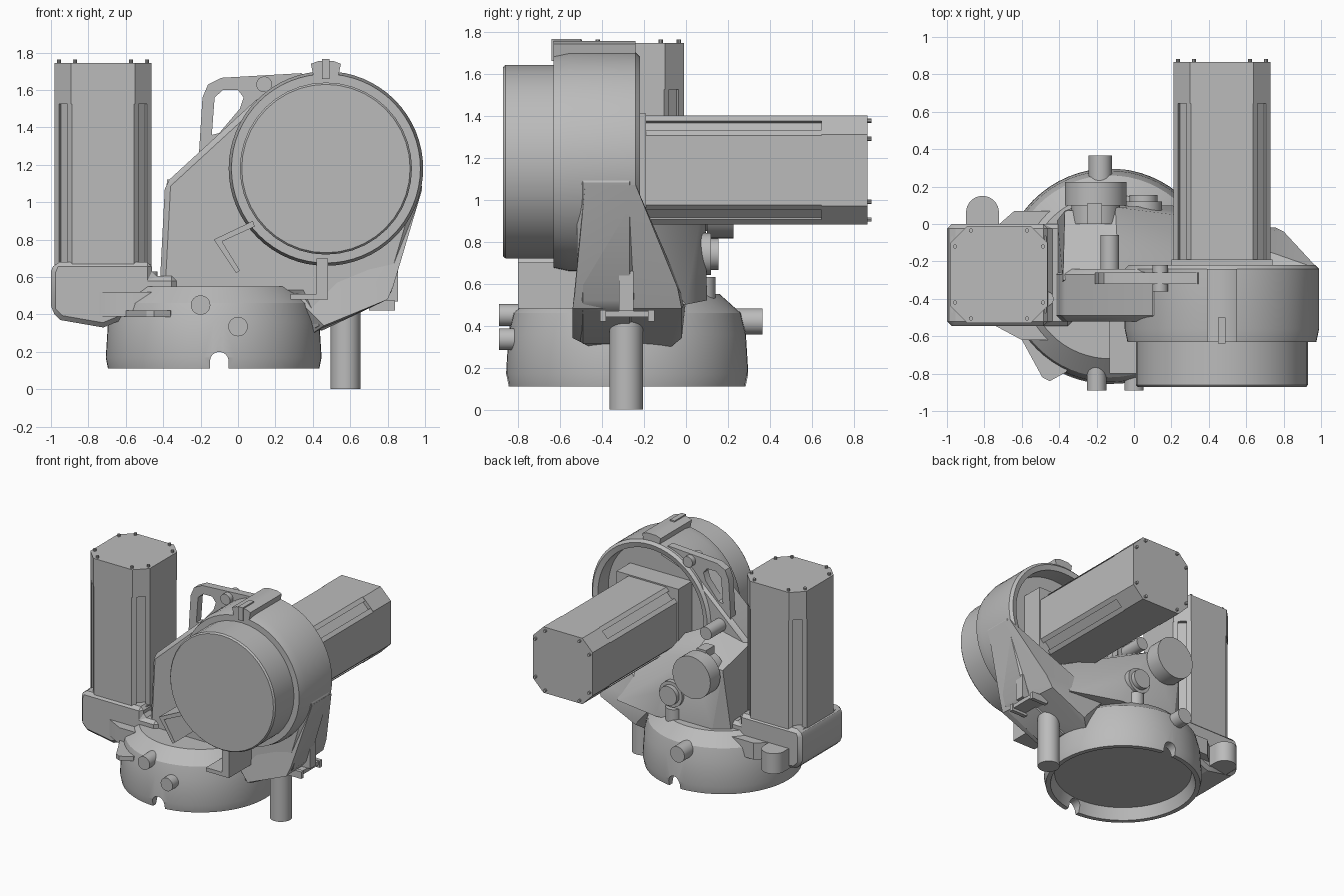
import bpy, bmesh
from math import pi, cos, sin, radians
from mathutils import Vector

if "Cube" in bpy.data.objects:
    bpy.data.objects.remove(bpy.data.objects["Cube"])

grey = bpy.data.materials.new("plain_grey")
grey.use_nodes = True
grey.diffuse_color = (0.5, 0.5, 0.5, 1)
grey.node_tree.nodes["Principled BSDF"].inputs["Base Color"].default_value = (0.5, 0.5, 0.5, 1)
parts = []


def finish(name, bm):
    bmesh.ops.recalc_face_normals(bm, faces=bm.faces)
    mesh = bpy.data.meshes.new(name)
    bm.to_mesh(mesh)
    bm.free()
    mesh.materials.append(grey)
    ob = bpy.data.objects.new(name, mesh)
    bpy.context.collection.objects.link(ob)
    parts.append(ob)
    return ob


def prism(name, pts, axis, a, b):
    """Extrude a 2D outline along y (outline in x, z) or z (outline in x, y)."""
    bm = bmesh.new()
    place = (lambda p, d: (p[0], d, p[1])) if axis == "y" else (lambda p, d: (p[0], p[1], d))
    low, high = ([bm.verts.new(place(p, d)) for p in pts] for d in (a, b))
    bm.faces.new(low)
    bm.faces.new(high)
    n = len(pts)
    for i in range(n):
        j = (i + 1) % n
        bm.faces.new((low[i], low[j], high[j], high[i]))
    return finish(name, bm)


def box(name, x, y, z):
    return prism(name, [(x[0], y[0]), (x[1], y[0]), (x[1], y[1]), (x[0], y[1])], "z", *z)


def hull(name, pts):
    bm = bmesh.new()
    for p in pts:
        bm.verts.new(p)
    res = bmesh.ops.convex_hull(bm, input=bm.verts)
    loose = [v for v in bm.verts if not v.link_faces]
    bmesh.ops.delete(bm, geom=loose, context="VERTS")
    return finish(name, bm)


def lathe(name, profile, centre, axis="z", sides=48):
    """Revolve (radius, position) pairs about an axis through centre."""
    bm = bmesh.new()
    rings = []
    for r, d in profile:
        ring = []
        for i in range(sides if r > 0 else 1):
            t = 2 * pi * i / sides
            u, v = centre[0] + r * cos(t), centre[1] + r * sin(t)
            ring.append(bm.verts.new((u, d, v) if axis == "y" else (u, v, d)))
        rings.append(ring)
    for p, q in zip(rings, rings[1:]):
        for i in range(sides):
            j = (i + 1) % sides
            corners = [p[i % len(p)], p[j % len(p)], q[j % len(q)], q[i % len(q)]]
            bm.faces.new(list(dict.fromkeys(corners)))
    return finish(name, bm)


def cyl(name, centre, r, a, b, axis="z", sides=32):
    return lathe(name, [(0, a), (r, a), (r, b), (0, b)], centre, axis, sides)


def apply(ob, mod):
    bpy.context.view_layer.objects.active = ob
    bpy.ops.object.modifier_apply(modifier=mod.name)


def cut(ob, cutter):
    mod = ob.modifiers.new("cut", "BOOLEAN")
    mod.operation, mod.solver, mod.object = "DIFFERENCE", "EXACT", cutter
    apply(ob, mod)
    parts.remove(cutter)
    bpy.data.objects.remove(cutter)


def bevel(ob, width, segments=1):
    mod = ob.modifiers.new("bevel", "BEVEL")
    mod.width, mod.segments = width, segments
    mod.limit_method, mod.angle_limit = "ANGLE", radians(40)
    apply(ob, mod)


# Round base with hollow underside and cable notches
BASE = (-0.13, -0.28)
base = lathe("base", [(0, 0.2), (0.5, 0.2), (0.53, 0.11), (0.565, 0.11), (0.577, 0.17),
                      (0.565, 0.36), (0.54, 0.46), (0.44, 0.55), (0, 0.55)], BASE, sides=64)
arch = [(-0.15, 0.05), (-0.05, 0.05)] + [
    (-0.1 + 0.05 * cos(pi * i / 8), 0.15 + 0.05 * sin(pi * i / 8)) for i in range(9)]
cut(base, prism("notch_cutter", arch, "y", -1, 0.5))
cyl("base_front_plug_upper", (-0.2, 0.45), 0.052, -0.89, -0.7, "y")
cyl("base_front_plug_lower", (0, 0.335), 0.052, -0.89, -0.7, "y")
cyl("base_rear_plug", (-0.18, 0.42), 0.062, 0.1, 0.365, "y")
hull("base_front_lug", [(x, y, z) for z in (0.385, 0.42) for x, y in
                        [(-0.61, -0.6), (-0.49, -0.82), (-0.45, -0.84), (-0.36, -0.79), (-0.33, -0.55)]])

# Shoulder: web plate, rear bulge and right cheek
JOINT = (0.47, 1.18)
web = prism("shoulder_web", [(-0.42, 0.52), (-0.39, 1.1), (0.1, 1.55), (0.47, 1.6), (0.88, 1.4),
                             (0.985, 1.08), (0.82, 0.52), (0.78, 0.47), (0.42, 0.3), (0.33, 0.5)],
            "y", -0.52, -0.24)
bevel(web, 0.03)
cut(web, cyl("recess_cutter", JOINT, 0.465, -0.36, 0.3, "y", 64))
hull("rear_bulge", [(-0.41, -0.48, 0.52), (-0.41, 0.02, 0.52), (-0.3, 0.1, 0.55), (0.2, 0.1, 0.52),
                    (0.6, 0, 0.5), (0.7, -0.4, 0.5), (-0.37, 0.07, 1.02), (-0.1, 0.09, 1.05),
                    (0.15, 0.08, 0.72), (-0.38, -0.3, 1.12), (-0.08, -0.28, 1.18),
                    (0.3, -0.26, 0.86), (0.65, -0.26, 0.8)])
hull("right_cheek", [(0.4, -0.46, 0.3), (0.4, -0.07, 0.3), (0.46, -0.54, 0.34), (0.46, -0.02, 0.34),
                     (0.3, -0.5, 0.5), (0.3, 0, 0.52), (0.8, -0.54, 0.48), (0.76, -0.02, 0.48),
                     (0.83, -0.53, 0.55), (0.8, -0.04, 0.58), (0.985, -0.48, 1.07),
                     (0.985, -0.24, 1.07), (0.6, -0.24, 0.86), (0.6, -0.5, 0.8)])

# Elbow joint housing, open at the back, with the round front cover
lathe("joint_housing", [(0, -0.36), (0.46, -0.36), (0.46, -0.23), (0.5, -0.22), (0.52, -0.24),
                        (0.52, -0.56), (0.505, -0.63), (0, -0.63)], JOINT, "y", 64)
lathe("joint_cover", [(0, -0.6), (0.46, -0.6), (0.46, -0.86), (0.45, -0.872), (0, -0.872)],
      JOINT, "y", 40)
prism("top_clip", [(0.41, 1.64), (0.39, 1.74), (0.43, 1.755), (0.51, 1.755), (0.55, 1.74), (0.53, 1.64)],
      "y", -0.63, -0.24)
box("top_clip_tongue", (0.45, 0.49), (-0.64, -0.5), (1.66, 1.765))
prism("left_clip", [(0.08, 0.9), (-0.13, 0.8), (-0.01, 0.62), (0.01, 0.635), (-0.085, 0.79),
                    (0.09, 0.87)], "y", -0.8, -0.5)
prism("lower_clip", [(0.42, 0.7), (0.42, 0.51), (0.28, 0.51), (0.28, 0.48), (0.48, 0.48),
                     (0.48, 0.7)], "y", -0.8, -0.5)

# Carry handle with a rounded opening
handle = prism("handle", [(-0.21, 1.24), (-0.19, 1.56), (-0.16, 1.63), (-0.09, 1.665), (0.34, 1.69),
                          (0.4, 1.6), (0.1, 1.5)], "y", -0.32, -0.26)
hole = prism("handle_cutter", [(-0.14, 1.36), (-0.125, 1.56), (-0.08, 1.6), (0, 1.6), (0.03, 1.56),
                               (0.01, 1.5), (-0.1, 1.37)], "y", -0.5, 0)
cut(handle, hole)
cyl("handle_bolt", (0.14, 1.63), 0.042, -0.36, -0.22, "y")

# Rear knobs on the bulge
lathe("rear_knob", [(0, 0), (0.13, 0), (0.13, 0.1), (0.165, 0.1), (0.165, 0.225), (0, 0.225)],
      (-0.205, 0.98), "y")
lathe("small_knob", [(0, 0), (0.1, 0), (0.1, 0.12), (0.075, 0.12), (0.075, 0.155), (0, 0.155)],
      (0.05, 0.74), "y")
cyl("rear_socket", (0.05, 0.08), 0.06, 0.5, 0.63)
cyl("knob_bolt", (-0.13, 1.2), 0.05, -0.3, -0.06, "y")
box("knob_bracket", (-0.25, -0.17), (0.0, 0.11), (0.9, 1.16))

# Two identical motors with grooved corners, end plates and screws
quarter = [(0.26, 0.165), (0.235, 0.19), (0.225, 0.165), (0.165, 0.225), (0.19, 0.235), (0.165, 0.26)]
octagon = [(0.26, 0.17), (0.17, 0.26)]


def around(shape, c):
    """Repeat a corner outline four times about a centre."""
    pts = []
    for k in range(4):
        for x, y in shape:
            for _ in range(k):
                x, y = -y, x
            pts.append((c[0] + x, c[1] + y))
    return pts


def motor(label, c, axis, start, end):
    side = 0.6 * end + 0.4 * start
    prism(label + "_motor_body", around(quarter, c), axis, start, end - 0.04)
    prism(label + "_motor_flange", around([(0.255, 0.2), (0.2, 0.255)], c), axis, start, start + 0.07)
    prism(label + "_motor_cap", around(octagon, c), axis, end - 0.22, end)
    for i, (x, y) in enumerate(around([(0.235, 0.15), (0.15, 0.235)], c)):
        cyl(f"{label}_motor_screw_{i + 1}", (x, y), 0.011, end - 0.01, end + 0.018, axis, 10)


motor("upright", (-0.722, -0.27), "z", 0.6, 1.745)
motor("joint", (0.47, 1.14), "y", -0.36, 0.865)
box("joint_motor_mount", (0.2, 0.74), (-0.37, -0.19), (0.88, 1.41))

# Housing below the upright motor, with a rounded rear lug
seat = prism("motor_seat", [(-1, 0.63), (-1, 0.42), (-0.95, 0.37), (-0.72, 0.33), (-0.55, 0.4),
                            (-0.33, 0.4), (-0.33, 0.605), (-0.46, 0.605), (-0.46, 0.68), (-0.98, 0.68)],
             "y", -0.545, 0)
bevel(seat, 0.025)
hull("seat_flare", [(x, y, z) for z in (0.39, 0.52) for x, y in
                    [(-0.72, 0), (-0.64, 0.07), (-0.45, 0.07), (-0.45, -0.62), (-0.6, -0.62), (-0.75, -0.54)]])
cyl("seat_lug", (-0.81, 0.062), 0.088, 0.36, 0.52)
box("seat_lug_web", (-0.898, -0.722), (-0.1, 0.062), (0.36, 0.52))
cyl("seat_plug", (-0.47, -0.4), 0.04, 0.55, 0.63, sides=20)

# Cable pipe and its clamp on the right cheek
cyl("cable_pipe", (0.575, -0.285), 0.08, 0, 0.55)
box("pipe_clamp_bar", (0.62, 0.83), (-0.41, -0.15), (0.44, 0.47))
for y in (-0.41, -0.18):
    box("pipe_clamp_ear", (0.7, 0.84), (y, y + 0.03), (0.42, 0.475))
box("pipe_clamp_tongue", (0.7, 0.855), (-0.32, -0.25), (0.47, 0.66))

# Shading: smooth curves, crisp edges
bpy.ops.object.select_all(action="DESELECT")
for ob in parts:
    ob.select_set(True)
bpy.context.view_layer.objects.active = parts[0]
bpy.ops.object.shade_smooth_by_angle(angle=radians(30))
